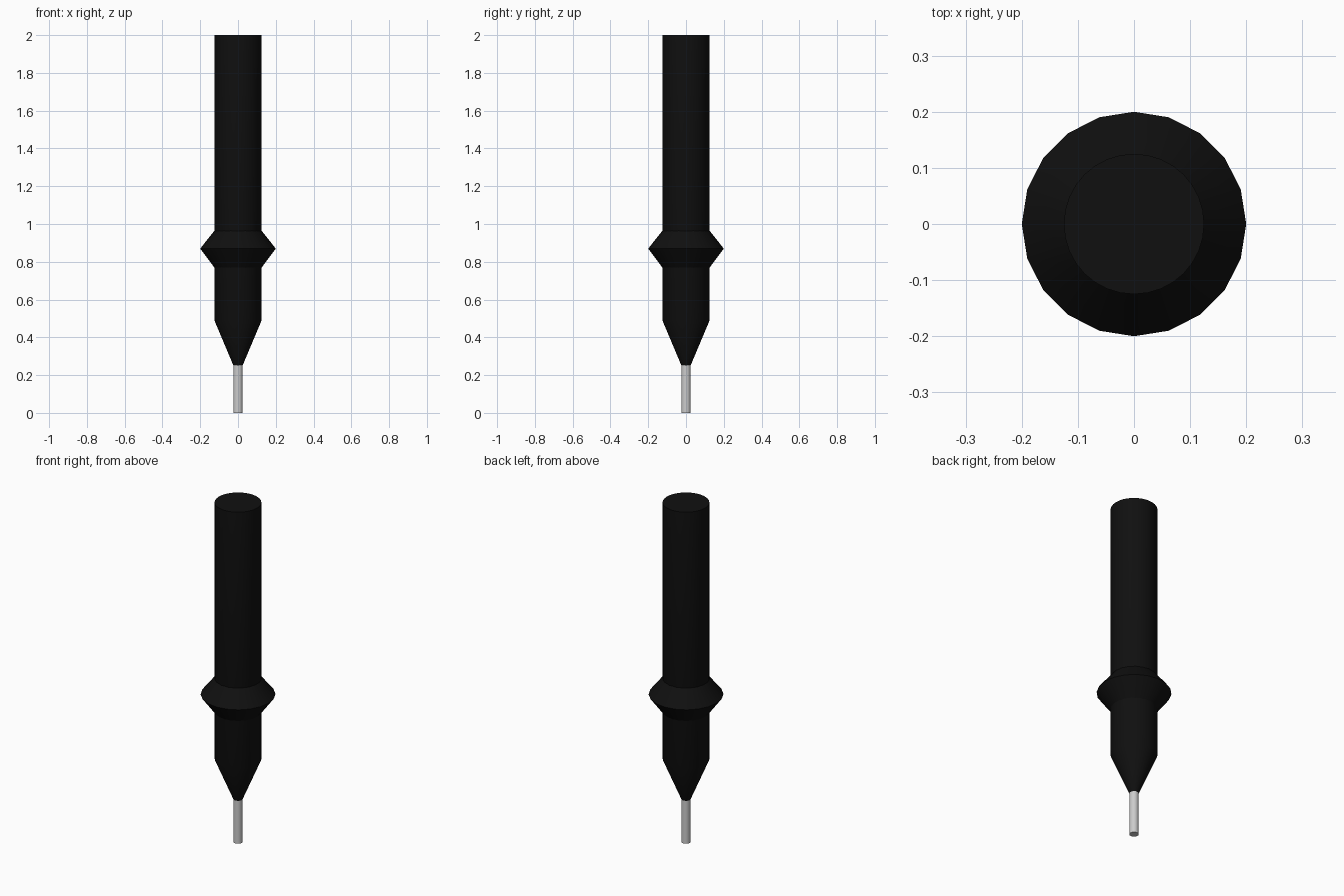
import bpy, bmesh, math

if "Cube" in bpy.data.objects:
    bpy.data.objects.remove(bpy.data.objects["Cube"])

black = bpy.data.materials.new("black_plastic")
black.diffuse_color = (0.005, 0.005, 0.005, 1)
black.use_nodes = True
black.node_tree.nodes["Principled BSDF"].inputs["Base Color"].default_value = black.diffuse_color


def lathe(name, profile, sides, material=None, closed=False):
    """Revolve (radius, z) points around z; cap the ends unless the profile is closed."""
    bm = bmesh.new()
    rings = []
    for r, z in profile:
        rings.append([bm.verts.new((r * math.sin(2 * math.pi * i / sides),
                                    -r * math.cos(2 * math.pi * i / sides), z))
                      for i in range(sides)])
    pairs = list(zip(rings, rings[1:]))
    if closed:
        pairs.append((rings[-1], rings[0]))
    else:
        bm.faces.new(rings[0])
        bm.faces.new(rings[-1])
    for a, b in pairs:
        for i in range(sides):
            j = (i + 1) % sides
            bm.faces.new((a[i], a[j], b[j], b[i]))
    bmesh.ops.recalc_face_normals(bm, faces=bm.faces)
    mesh = bpy.data.meshes.new(name)
    bm.to_mesh(mesh)
    bm.free()
    obj = bpy.data.objects.new(name, mesh)
    bpy.context.collection.objects.link(obj)
    if material:
        mesh.materials.append(material)
    bpy.ops.object.select_all(action='DESELECT')
    obj.select_set(True)
    bpy.context.view_layer.objects.active = obj
    bpy.ops.object.shade_smooth_by_angle(angle=math.radians(25))
    return obj


# Handle with tapered nose
lathe("handle", [(0.024, 0.25), (0.125, 0.49), (0.125, 2.0)], 32, black)

# Diamond-section finger collar
lathe("collar", [(0.122, 0.765), (0.2, 0.87), (0.122, 0.968)], 20, black, closed=True)

# Metal tip, running up into the nose
lathe("tip", [(0.025, 0.0), (0.025, 0.27)], 20)
